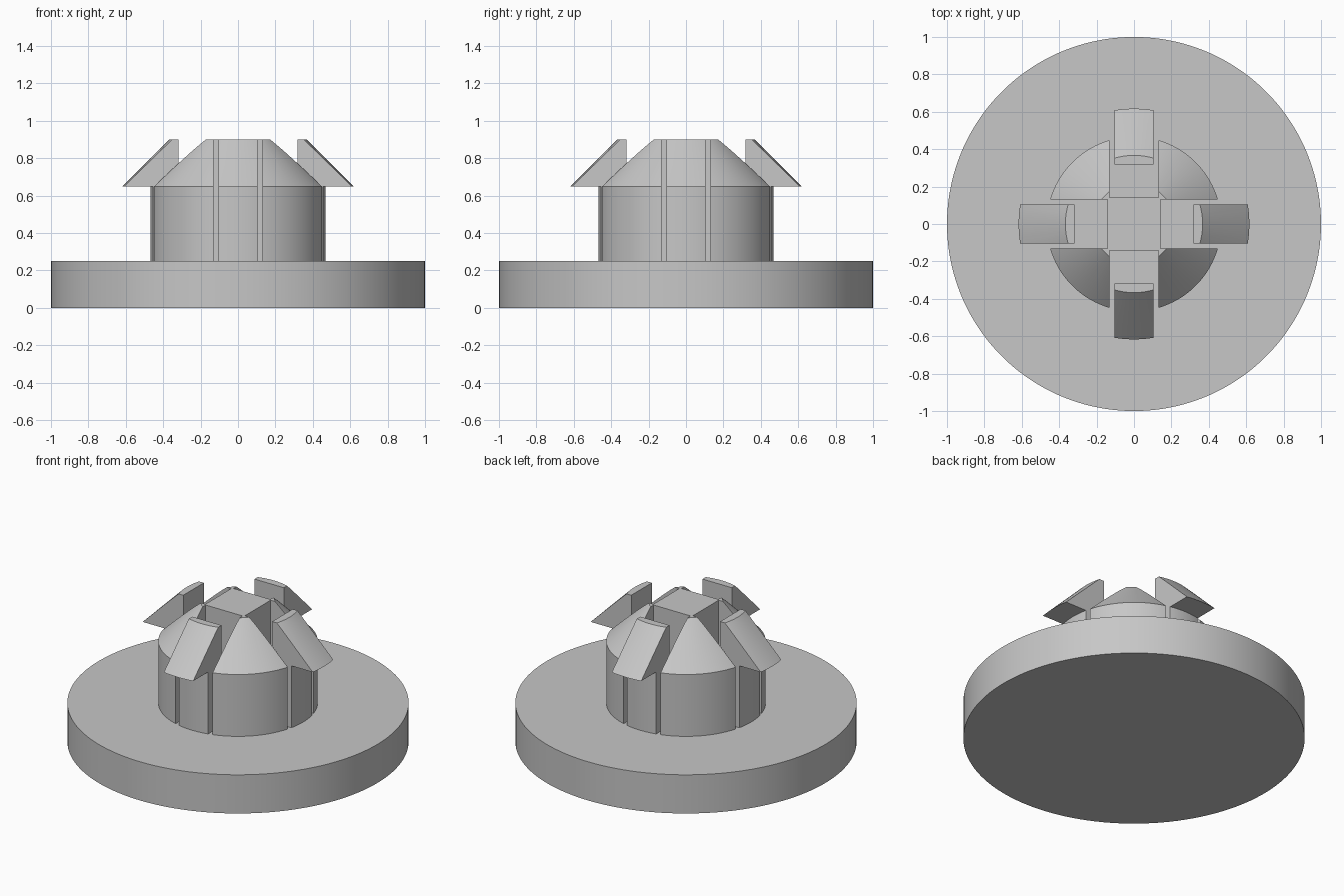
import bpy
import bmesh
import math
from mathutils import Matrix

cube = bpy.data.objects.get("Cube")
if cube:
    bpy.data.objects.remove(cube, do_unlink=True)

SEGMENTS = 128
BASE_TOP, SHOULDER, TOP = 0.25, 0.65, 0.90
POST_R, HEAD_R = 0.467, 0.617
SLOT_HALF, SLOT_INNER = 0.132, 0.141
CLIP_HALF, CLIP_INNER = 0.105, 0.318
SLOPE = TOP - SHOULDER          # tapered heads lean in at 45 degrees
SUNK = BASE_TOP - 0.02          # uprights are rooted slightly in the base

grey = bpy.data.materials.new("plain grey")
grey.use_nodes = True
grey.diffuse_color = (0.57, 0.57, 0.57, 1)
grey.node_tree.nodes["Principled BSDF"].inputs["Base Color"].default_value = grey.diffuse_color


def add_object(name, bm):
    bmesh.ops.recalc_face_normals(bm, faces=bm.faces)
    mesh = bpy.data.meshes.new(name)
    bm.to_mesh(mesh)
    bm.free()
    mesh.materials.append(grey)
    obj = bpy.data.objects.new(name, mesh)
    bpy.context.collection.objects.link(obj)
    return obj


def turned(name, profile):
    """Closed solid of revolution from (radius, height) points."""
    bm = bmesh.new()
    rings = []
    for r, z in profile:
        angles = [math.tau * (i + 0.5) / SEGMENTS for i in range(SEGMENTS)]
        rings.append([bm.verts.new((r * math.cos(a), r * math.sin(a), z)) for a in angles])
    for low, high in zip(rings, rings[1:]):
        for i in range(SEGMENTS):
            j = (i + 1) % SEGMENTS
            bm.faces.new((low[i], low[j], high[j], high[i]))
    bm.faces.new(rings[0])
    bm.faces.new(rings[-1])
    return add_object(name, bm)


def radial_box(name, inner, half_width, angle):
    """Box reaching outward from the axis in one direction."""
    outer, low, high = 0.8, 0.1, 1.1
    bm = bmesh.new()
    place = (Matrix.Rotation(angle, 4, "Z")
             @ Matrix.Translation(((inner + outer) / 2, 0, (low + high) / 2))
             @ Matrix.Diagonal((outer - inner, 2 * half_width, high - low, 1)))
    bmesh.ops.create_cube(bm, size=1, matrix=place)
    obj = add_object(name, bm)
    obj.hide_render = True
    return obj


def activate(obj):
    bpy.ops.object.select_all(action="DESELECT")
    obj.select_set(True)
    bpy.context.view_layer.objects.active = obj


def cut(obj, cutter, operation):
    activate(obj)
    mod = obj.modifiers.new("cut", "BOOLEAN")
    mod.object = cutter
    mod.operation = operation
    mod.solver = "EXACT"
    bpy.ops.object.modifier_apply(modifier=mod.name)
    bpy.data.objects.remove(cutter, do_unlink=True)


def smooth(obj):
    activate(obj)
    bpy.ops.object.shade_smooth_by_angle(angle=math.radians(25))


# Round base
base = turned("base_disc", [(1, 0), (1, BASE_TOP)])
smooth(base)

# Central post with a tapered top and four slots
post = turned("slotted_post", [(POST_R, SUNK), (POST_R, SHOULDER), (POST_R - SLOPE, TOP)])
sides = {"left": 0, "back": 1, "right": 2, "front": 3}
for side, turn in sides.items():
    cut(post, radial_box("slot_cutter", SLOT_INNER, SLOT_HALF, turn * math.pi / 2), "DIFFERENCE")
smooth(post)

# Snap clips with barbed heads, one standing in each slot
for side, turn in sides.items():
    clip = turned(side + "_clip", [(POST_R, SUNK), (POST_R, SHOULDER),
                                   (HEAD_R, SHOULDER), (HEAD_R - SLOPE, TOP)])
    cut(clip, radial_box("clip_cutter", CLIP_INNER, CLIP_HALF, turn * math.pi / 2), "INTERSECT")
    smooth(clip)
